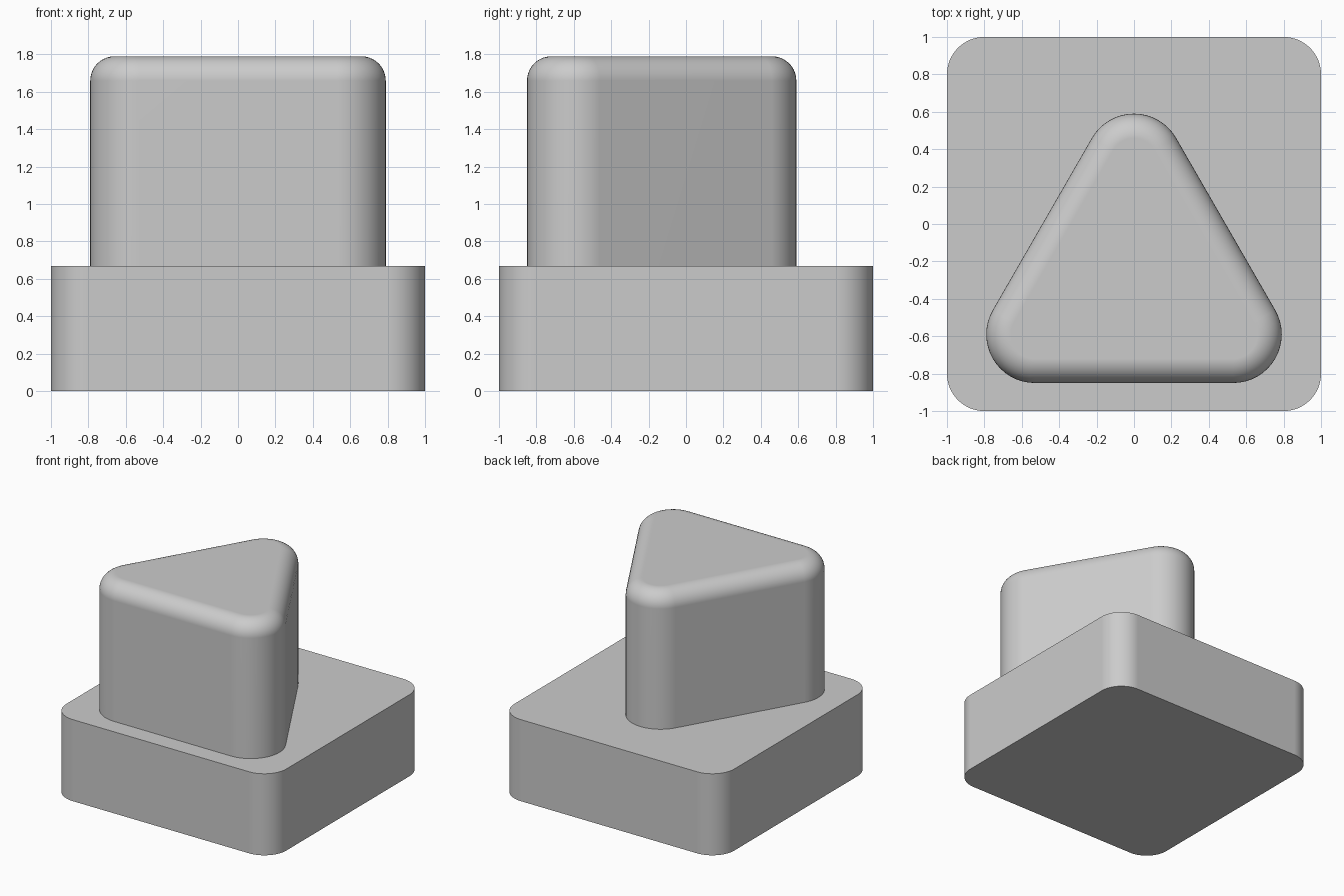
import bpy
import bmesh
from math import sin, cos, pi
from mathutils import Vector

if "Cube" in bpy.data.objects:
    bpy.data.objects.remove(bpy.data.objects["Cube"], do_unlink=True)

GREY = (0.6, 0.6, 0.6, 1)
mat = bpy.data.materials.new("plain grey")
mat.use_nodes = True
mat.diffuse_color = GREY
mat.node_tree.nodes["Principled BSDF"].inputs["Base Color"].default_value = GREY


def rounded_outline(centres, radius, steps=16):
    """Counter-clockwise convex outline with an arc about each corner centre."""
    n = len(centres)
    points = []
    for i, c in enumerate(centres):
        edge = Vector(c) - Vector(centres[i - 1])
        normal = Vector((edge.y, -edge.x)).normalized()
        for s in range(steps + 1):
            a = 2 * pi / n * s / steps
            points.append((c[0] + radius * (normal.x * cos(a) - normal.y * sin(a)),
                           c[1] + radius * (normal.x * sin(a) + normal.y * cos(a))))
    return points


def rounded_block(name, centres, levels):
    """Loft rounded outlines through (height, corner radius) levels and cap them."""
    bm = bmesh.new()
    rings = [[bm.verts.new((x, y, z)) for x, y in rounded_outline(centres, r)]
             for z, r in levels]
    for low, high in zip(rings, rings[1:]):
        for i in range(len(low)):
            bm.faces.new((low[i - 1], low[i], high[i], high[i - 1]))
    bm.faces.new(rings[0][::-1])
    bm.faces.new(rings[-1])
    mesh = bpy.data.meshes.new(name)
    bm.to_mesh(mesh)
    bm.free()
    mesh.materials.append(mat)
    obj = bpy.data.objects.new(name, mesh)
    bpy.context.collection.objects.link(obj)
    bpy.ops.object.select_all(action="DESELECT")
    obj.select_set(True)
    bpy.context.view_layer.objects.active = obj
    bpy.ops.object.shade_smooth_by_angle(angle=pi / 6)
    # Keep the large faces flat beside their rounded edges
    weighted = obj.modifiers.new("flat faces", "WEIGHTED_NORMAL")
    weighted.keep_sharp = True
    return obj


# Square base with rounded upright corners
BASE_TOP = 0.67
c = 0.8
rounded_block("square_base", [(-c, -c), (c, -c), (c, c), (-c, c)],
              [(0, 0.2), (BASE_TOP, 0.2)])

# Triangular block with rounded corners and a filleted top rim
TOP, RADIUS, FILLET = 1.79, 0.26, 0.13
steps = 10
rim = [(TOP - FILLET + FILLET * sin(pi / 2 * s / steps),
        RADIUS - FILLET + FILLET * cos(pi / 2 * s / steps)) for s in range(steps + 1)]
rounded_block("triangular_block", [(-0.53, -0.59), (0.53, -0.59), (0, 0.33)],
              [(BASE_TOP, RADIUS)] + rim)
